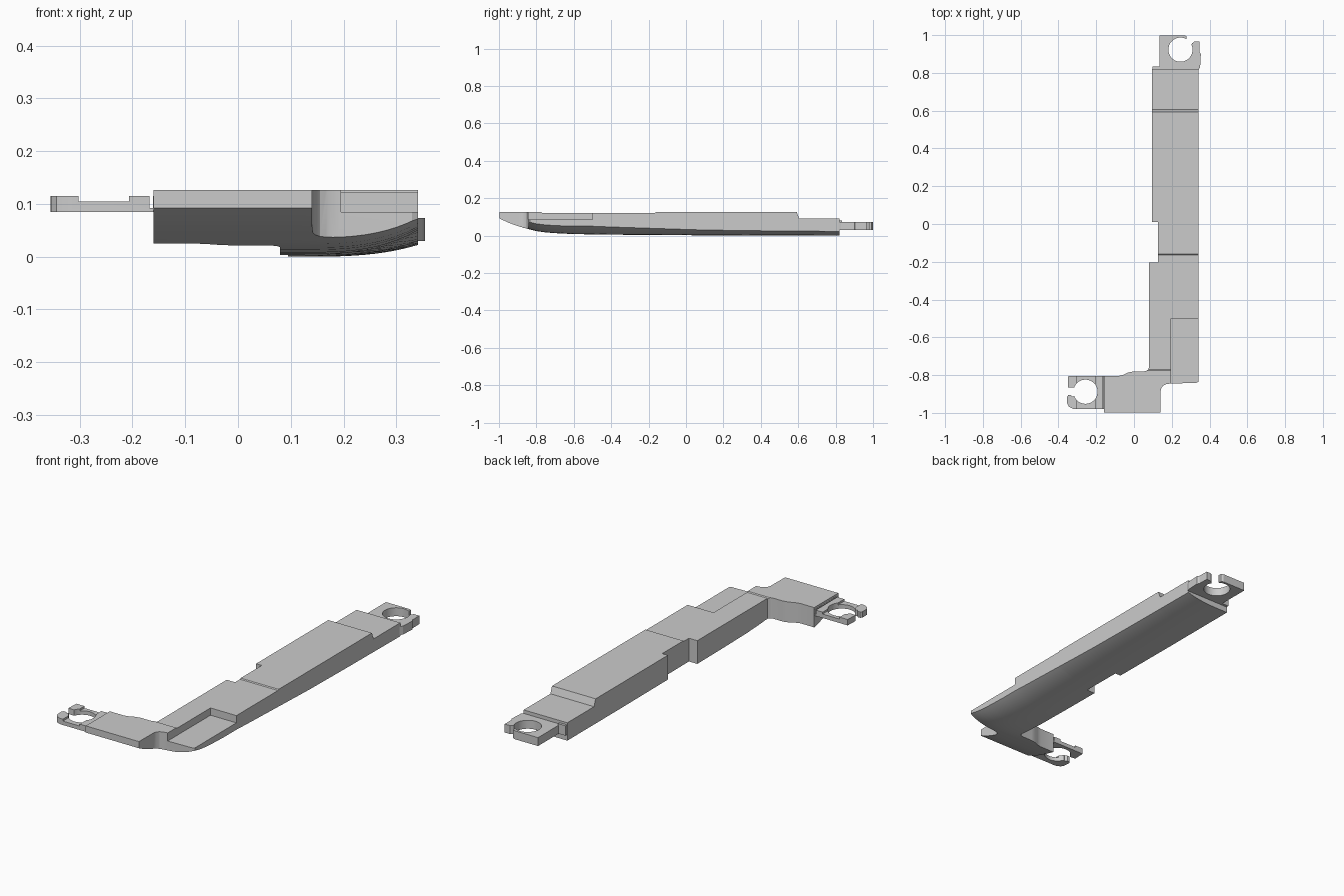
import bpy, bmesh, math

if "Cube" in bpy.data.objects:
    bpy.data.objects.remove(bpy.data.objects["Cube"])


def mesh_object(name, bm):
    bmesh.ops.recalc_face_normals(bm, faces=bm.faces)
    if bm.calc_volume(signed=True) < 0:
        bmesh.ops.reverse_faces(bm, faces=bm.faces)
    me = bpy.data.meshes.new(name)
    bm.to_mesh(me)
    bm.free()
    ob = bpy.data.objects.new(name, me)
    bpy.context.collection.objects.link(ob)
    return ob


def prism(name, outline, z0, z1):
    bm = bmesh.new()
    f = bm.faces.new([bm.verts.new((x, y, z0)) for x, y in outline])
    ext = bmesh.ops.extrude_face_region(bm, geom=[f])["geom"]
    bmesh.ops.translate(bm, vec=(0, 0, z1 - z0),
                        verts=[g for g in ext if isinstance(g, bmesh.types.BMVert)])
    return mesh_object(name, bm)


def box(name, x0, x1, y0, y1, z0, z1):
    return prism(name, [(x0, y0), (x1, y0), (x1, y1), (x0, y1)], z0, z1)


def boolean(ob, other, op):
    m = ob.modifiers.new(op, 'BOOLEAN')
    m.operation, m.object, m.solver = op, other, 'EXACT'
    bpy.context.view_layer.objects.active = ob
    bpy.ops.object.modifier_apply(modifier=m.name)
    bpy.data.objects.remove(other, do_unlink=True)


def smooth(ob):
    bpy.ops.object.select_all(action='DESELECT')
    ob.select_set(True)
    bpy.context.view_layer.objects.active = ob
    bpy.ops.object.shade_smooth_by_angle(angle=math.radians(25))


def lerp(table, t):
    for (a, va), (b, vb) in zip(table, table[1:]):
        if t <= b:
            return va + (vb - va) * max(0, (t - a) / (b - a))
    return table[-1][1]


def arc(c, r, a0, a1, n=36):
    return [(c[0] + r * math.cos(math.radians(a0 + (a1 - a0) * i / n)),
             c[1] + r * math.sin(math.radians(a0 + (a1 - a0) * i / n))) for i in range(n + 1)]


# Height tables along y: stepped top, curved keel and side roll-up
top = [(-1.1, .126), (-.775, .126), (-.77, .122), (-.165, .122), (-.16, .126),
       (.592, .126), (.605, .091), (1, .091)]
keel = [(-1.1, .15), (-1, .093), (-.95, .069), (-.9, .051), (-.85, .037), (-.8, .024),
        (-.75, .017), (-.7, .013), (-.6, .008), (-.4, .005), (0, .002), (.4, 0), (1, 0)]
roll = [(-1.1, .036), (-.84, .038), (-.5, .043), (.1, .028), (.82, .022), (1, .022)]
ys = sorted({t[0] for t in top + keel + roll if t[0] > -1.05} | {-1.02, -.975, -.925, -.875, -.825})
xs = [-.3, .12] + [.12 + .02 * i for i in range(1, 13)]

# Blank solid holding the top and bottom surfaces
bm = bmesh.new()
low = [[bm.verts.new((x, y, min(lerp(top, y) - .01,
                                lerp(keel, y) + lerp(roll, y) * max(0, (x - .12) / .22) ** 3)))
        for x in xs] for y in ys]
high = [[bm.verts.new((x, y, lerp(top, y))) for x in (xs[0], xs[-1])] for y in ys]
for j in range(len(ys) - 1):
    for i in range(len(xs) - 1):
        bm.faces.new((low[j][i], low[j][i + 1], low[j + 1][i + 1], low[j + 1][i]))
    bm.faces.new((high[j][0], high[j][1], high[j + 1][1], high[j + 1][0]))
    for a, b in ((0, 0), (-1, 1)):
        bm.faces.new((low[j][a], low[j + 1][a], high[j + 1][b], high[j][b]))
for j in (0, -1):
    bm.faces.new(low[j] + high[j][::-1])
body = mesh_object("enclosure_body", bm)

# Plan outline trims the blank
plan = [(-.16, -.998), (.14, -.998), (.141, -.885), (.145, -.868), (.155, -.855), (.17, -.848),
        (.19, -.845), (.33, -.841), (.341, -.835), (.341, .82), (.095, .82), (.095, .01),
        (.127, .01), (.127, -.205), (.08, -.205), (.08, -.755), (.077, -.768), (.067, -.777),
        (.055, -.78), (0, -.78), (-.03, -.786), (-.055, -.798), (-.08, -.804), (-.16, -.804)]
boolean(body, prism("plan_cutter", plan, -.1, .3), 'INTERSECT')
# Shallow pocket at the rounded corner, open to front and side
boolean(body, box("pocket_cutter", .195, .5, -.95, -.5, .085, .3), 'DIFFERENCE')
smooth(body)

# Rear mounting clip with an open ring
c = (.246, .923)
rear = prism("rear_clip",
             [(.135, .815), (.135, .999), (.268, .999), (.279, .993), (.279, .978)]
             + arc(c, .064, 58, 386)
             + [(.307, .956), (.318, .965), (.346, .966), (.347, .91), (.354, .9), (.35, .83), (.341, .815)],
             .03, .073)
smooth(rear)
box("rear_clip_tab", .097, .139, .815, .833, .03, .08)

# Side mounting clip with raised ends and a lowered middle
c = (-.257, -.888)
side = prism("side_clip",
             [(-.155, -.805), (-.348, -.805), (-.35, -.865), (-.32, -.867)]
             + arc(c, .064, 160, -160)
             + [(-.325, -.915), (-.335, -.906), (-.348, -.906), (-.355, -.915), (-.354, -.95),
                (-.344, -.968), (-.32, -.979), (-.155, -.979)], .085, .115)
boolean(side, box("recess_cutter", -.302, -.207, -1.1, -.7, .105, .2), 'DIFFERENCE')
# Groove between clip and body
boolean(side, box("groove_cutter", -.168, -.161, -1.1, -.7, .092, .2), 'DIFFERENCE')
smooth(side)
